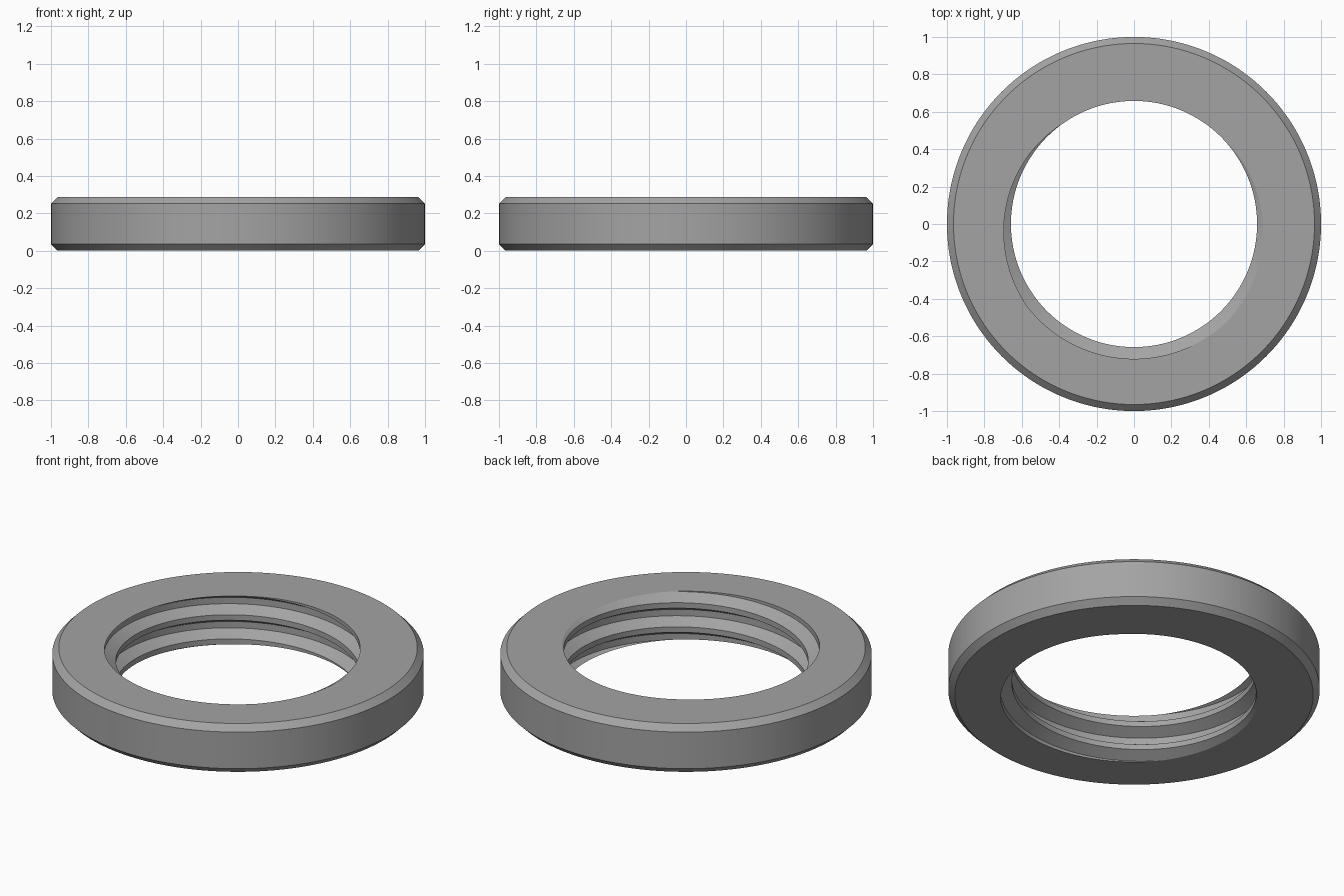
import bpy, bmesh, math

if "Cube" in bpy.data.objects:
    bpy.data.objects.remove(bpy.data.objects["Cube"])

HEIGHT, CHAMFER = 0.287, 0.035
PITCH = HEIGHT / 2
CREST, ROOT = 0.658, 0.721
STEPS = 360
BREAKS = (313, 218, 126, 45)  # thread profile corners, in degrees of phase


def thread_radius(deg, z):
    """Bore radius of the right-handed thread at an angle and height."""
    p = (deg - (z - HEIGHT) / PITCH * 360 - 45) % 360
    if p < 81:
        t = 0
    elif p < 173:
        t = (p - 81) / 92
    elif p < 268:
        t = 1
    else:
        t = (360 - p) / 92
    return CREST + (ROOT - CREST) * t


def section(deg):
    """Closed cross-section: chamfered rim, then the threaded bore upwards."""
    pts = [(1 - CHAMFER, HEIGHT), (1, HEIGHT - CHAMFER), (1, CHAMFER), (1 - CHAMFER, 0)]
    for turn in range(-4, 3):
        for b in BREAKS:
            z = HEIGHT + ((deg - b) / 360 + turn) * PITCH
            z = min(max(z, 0), HEIGHT)
            pts.append((thread_radius(deg, z), z))
    a = math.radians(deg)
    return [(r * math.cos(a), r * math.sin(a), z) for r, z in pts]


bm = bmesh.new()
cache = {}


def vert(co):
    key = tuple(round(c * 20000) for c in co)
    if key not in cache:
        cache[key] = bm.verts.new(co)
    return cache[key]


# Loft the section around the axis; clipped thread ends merge away
cols = [[vert(c) for c in section(j * 360 / STEPS)] for j in range(STEPS + 1)]
for a, b in zip(cols, cols[1:]):
    n = len(a)
    for i in range(n):
        k = (i + 1) % n
        loop = list(dict.fromkeys((a[i], b[i], b[k], a[k])))
        if len(loop) > 2 and not bm.faces.get(loop):
            bm.faces.new(loop)
bmesh.ops.recalc_face_normals(bm, faces=bm.faces)

mesh = bpy.data.meshes.new("threaded_ring")
bm.to_mesh(mesh)
bm.free()
ring = bpy.data.objects.new("threaded_ring", mesh)
bpy.context.collection.objects.link(ring)

# Plain grey metal
grey = bpy.data.materials.new("grey_metal")
grey.diffuse_color = (0.37, 0.37, 0.37, 1)
grey.use_nodes = True
grey.node_tree.nodes["Principled BSDF"].inputs["Base Color"].default_value = grey.diffuse_color
mesh.materials.append(grey)

bpy.context.view_layer.objects.active = ring
ring.select_set(True)
bpy.ops.object.shade_smooth_by_angle(angle=math.radians(30))
